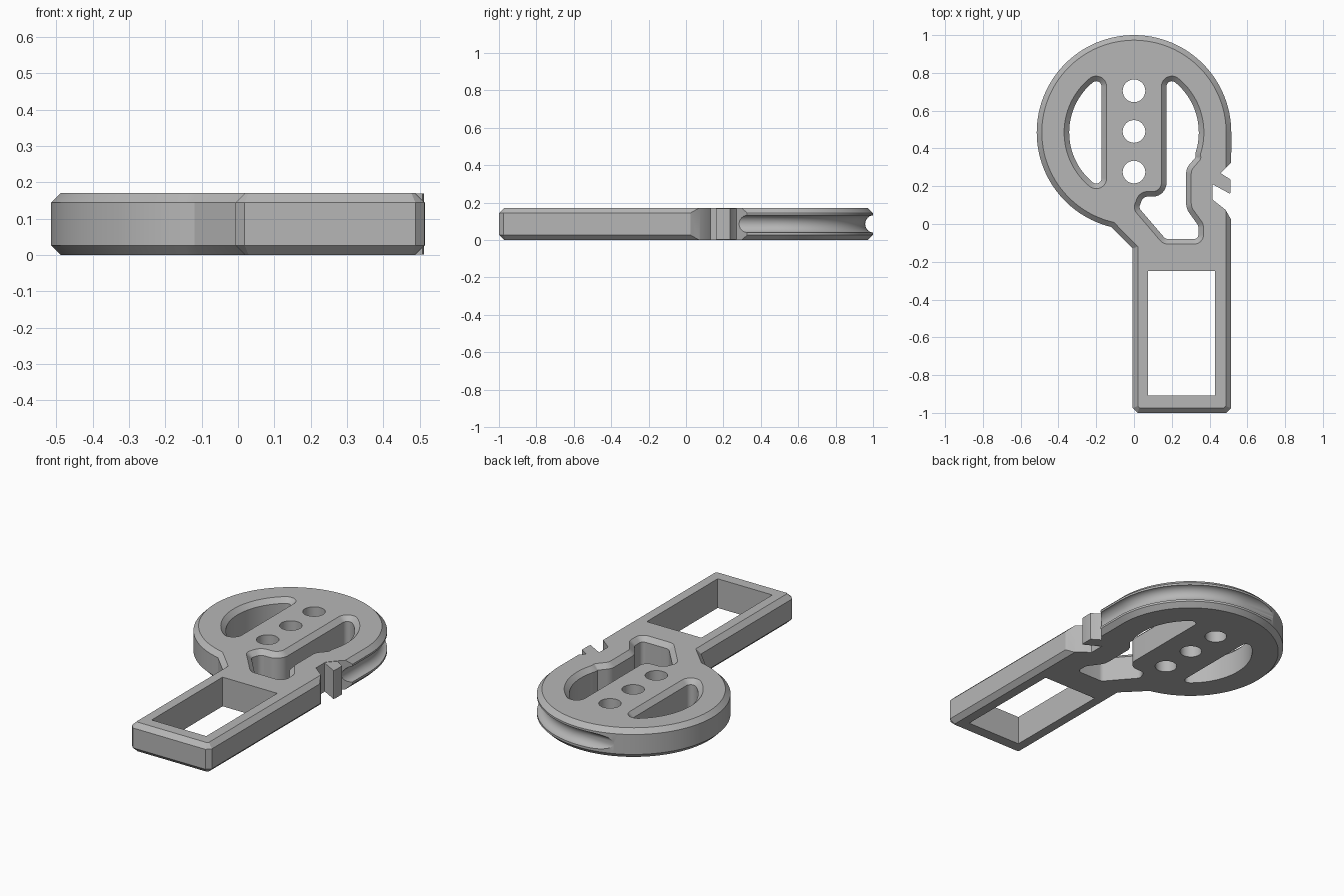
import bpy, bmesh, math
from mathutils import Vector

cube = bpy.data.objects.get("Cube")
if cube:
    bpy.data.objects.remove(cube, do_unlink=True)

THICK, BEVEL = 0.171, 0.027
HEAD_Y, HEAD_R = 0.485, 0.515

grey = bpy.data.materials.new("plain grey")
grey.use_nodes = True
grey.diffuse_color = (0.47, 0.47, 0.47, 1)
grey.node_tree.nodes["Principled BSDF"].inputs["Base Color"].default_value = grey.diffuse_color


def arc(cx, cy, r, start, end, steps):
    """Points along an arc, angles in degrees."""
    angles = [math.radians(start + (end - start) * i / steps) for i in range(steps + 1)]
    return [(cx + r * math.cos(a), cy + r * math.sin(a)) for a in angles]


def rounded(corners, steps=6):
    """Fillet every corner that carries a radius."""
    out = []
    for i, c in enumerate(corners):
        p = Vector(c[:2])
        if len(c) < 3:
            out.append(tuple(p))
            continue
        a = Vector(corners[i - 1][:2]) - p
        b = Vector(corners[(i + 1) % len(corners)][:2]) - p
        half = a.angle(b) / 2
        cut = min(c[2] / math.tan(half), 0.48 * a.length, 0.48 * b.length)
        radius = cut * math.tan(half)
        da, db = a.normalized(), b.normalized()
        centre = p + (da + db).normalized() * (radius / math.sin(half))
        va, vb = p + da * cut - centre, p + db * cut - centre
        for k in range(steps + 1):
            v = va.lerp(vb, k / steps).normalized() * radius
            out.append(tuple(centre + v))
    return out


def inset(points, d):
    """Mitred inward offset of a closed outline that runs anticlockwise."""
    out = []
    for i, p in enumerate(points):
        p = Vector(p)
        a = (p - Vector(points[i - 1])).normalized()
        b = (Vector(points[(i + 1) % len(points)]) - p).normalized()
        na, nb = Vector((-a.y, a.x)), Vector((-b.y, b.x))
        out.append(p + (na + nb) * (d / max(1 + na.dot(nb), 0.3)))
    return out


def skin(name, rings):
    """Closed solid through a list of matching rings."""
    bm = bmesh.new()
    rows = [[bm.verts.new(p) for p in ring] for ring in rings]
    n = len(rows[0])
    for low, high in zip(rows, rows[1:]):
        for i in range(n):
            j = (i + 1) % n
            bm.faces.new((low[i], low[j], high[j], high[i]))
    bm.faces.new(rows[0][::-1])
    bm.faces.new(rows[-1])
    bmesh.ops.recalc_face_normals(bm, faces=bm.faces)
    mesh = bpy.data.meshes.new(name)
    bm.to_mesh(mesh)
    bm.free()
    mesh.materials.append(grey)
    obj = bpy.data.objects.new(name, mesh)
    bpy.context.collection.objects.link(obj)
    return obj


def loft(name, outline, levels):
    """Stack an outline at (height, inset) levels."""
    area = sum(p[0] * q[1] - q[0] * p[1] for p, q in zip(outline, outline[1:] + outline[:1]))
    if area < 0:
        outline = outline[::-1]
    return skin(name, [[(x, y, z) for x, y in inset(outline, d)] for z, d in levels])


def combine(target, tool, operation):
    mod = target.modifiers.new(operation, 'BOOLEAN')
    mod.operation, mod.object, mod.solver = operation, tool, 'EXACT'
    bpy.context.view_layer.update()
    done = target.evaluated_get(bpy.context.evaluated_depsgraph_get())
    mesh = bpy.data.meshes.new_from_object(done)
    target.modifiers.clear()
    target.data = mesh
    bpy.data.objects.remove(tool, do_unlink=True)


through = [(-0.05, 0), (0.25, 0)]
chamfered = [(-0.05, BEVEL), (THICK - BEVEL, BEVEL), (THICK, 0), (THICK + 0.01, -0.01)]

# Plate: round head running into a straight handle
outline = arc(0, HEAD_Y, HEAD_R, 0, 256.5, 84) + [
    (-0.007, -0.13), (-0.007, -0.975), (0.018, -1), (0.488, -1), (0.513, -0.975)]
plate = loft("handled_plate", outline,
             [(0, BEVEL), (BEVEL, 0), (THICK - BEVEL, 0), (THICK, BEVEL)])

# Rope groove: a round channel along the rim, leaving the head straight at both ends
GROOVE_R, MID = 0.047, 0.086
path = [(0.52, 0.25)] + arc(0, HEAD_Y, 0.52, 0, 90, 40) + [(-0.3, HEAD_Y + 0.52)]
rings = []
for i, p in enumerate(path):
    d = Vector(path[min(i + 1, len(path) - 1)]) - Vector(path[max(i - 1, 0)])
    if i < 2:
        d = Vector((0, 1))
    elif i > len(path) - 3:
        d = Vector((-1, 0))
    side = Vector((d.y, -d.x)).normalized()
    rings.append([(p[0] + side.x * u, p[1] + side.y * u, MID + w)
                  for u, w in arc(0, 0, GROOVE_R, 0, 345, 23)])
combine(plate, skin("groove_cutter", rings), 'DIFFERENCE')

# Side notch and the hook standing in it
notch = [(0.6, -0.1), (0.513, 0.025), (0.485, 0.075), (0.415, 0.13), (0.415, 0.22),
         (0.455, 0.265), (0.513, 0.325), (0.6, 0.4)]
combine(plate, loft("notch_cutter", notch, through), 'DIFFERENCE')
hook = [(0.395, 0.21), (0.42, 0.208), (0.508, 0.16), (0.512, 0.17), (0.512, 0.235),
        (0.46, 0.268), (0.44, 0.29)]
combine(plate, loft("hook", hook, [(0.002, 0), (THICK - 0.002, 0)]), 'UNION')

# D-shaped slot on the -x side of the head
tip_y, tip_a = 0.243, 129.5
left_slot = (arc(-0.2, HEAD_Y + tip_y, 0.055, 0, tip_a, 12)
             + arc(0, HEAD_Y, 0.37, tip_a, 360 - tip_a, 32)[1:]
             + arc(-0.2, HEAD_Y - tip_y, 0.055, 360 - tip_a, 360, 12)[1:])
combine(plate, loft("slot_cutter", left_slot, chamfered), 'DIFFERENCE')

# Winding slot on the +x side, reaching into the neck
right_slot = rounded(
    arc(0.2, HEAD_Y + tip_y, 0.055, 180, 180 - tip_a, 12)
    + arc(0, HEAD_Y, 0.37, 180 - tip_a, -18, 20)[1:]
    + [(0.355, 0.345, 0.05), (0.303, 0.285, 0.05), (0.303, 0.09, 0.06), (0.368, 0, 0.06),
       (0.368, -0.107, 0.05), (0.155, -0.107, 0.06), (-0.005, 0.08, 0.05),
       (0.03, 0.172, 0.06), (0.145, 0.172, 0.045)])
combine(plate, loft("slot_cutter", right_slot, chamfered), 'DIFFERENCE')

# Three round holes and the handle window
for y in (0.275, 0.49, 0.705):
    combine(plate, loft("hole_cutter", arc(0, y, 0.06, 0, 348.75, 31), through), 'DIFFERENCE')
window = [(0.075, -0.908), (0.43, -0.908), (0.43, -0.25), (0.075, -0.25)]
combine(plate, loft("window_cutter", window, through), 'DIFFERENCE')

# Smooth the curved walls, keep the edges crisp
bpy.ops.object.select_all(action='DESELECT')
plate.select_set(True)
bpy.context.view_layer.objects.active = plate
bpy.ops.object.shade_smooth_by_angle(angle=math.radians(25))
